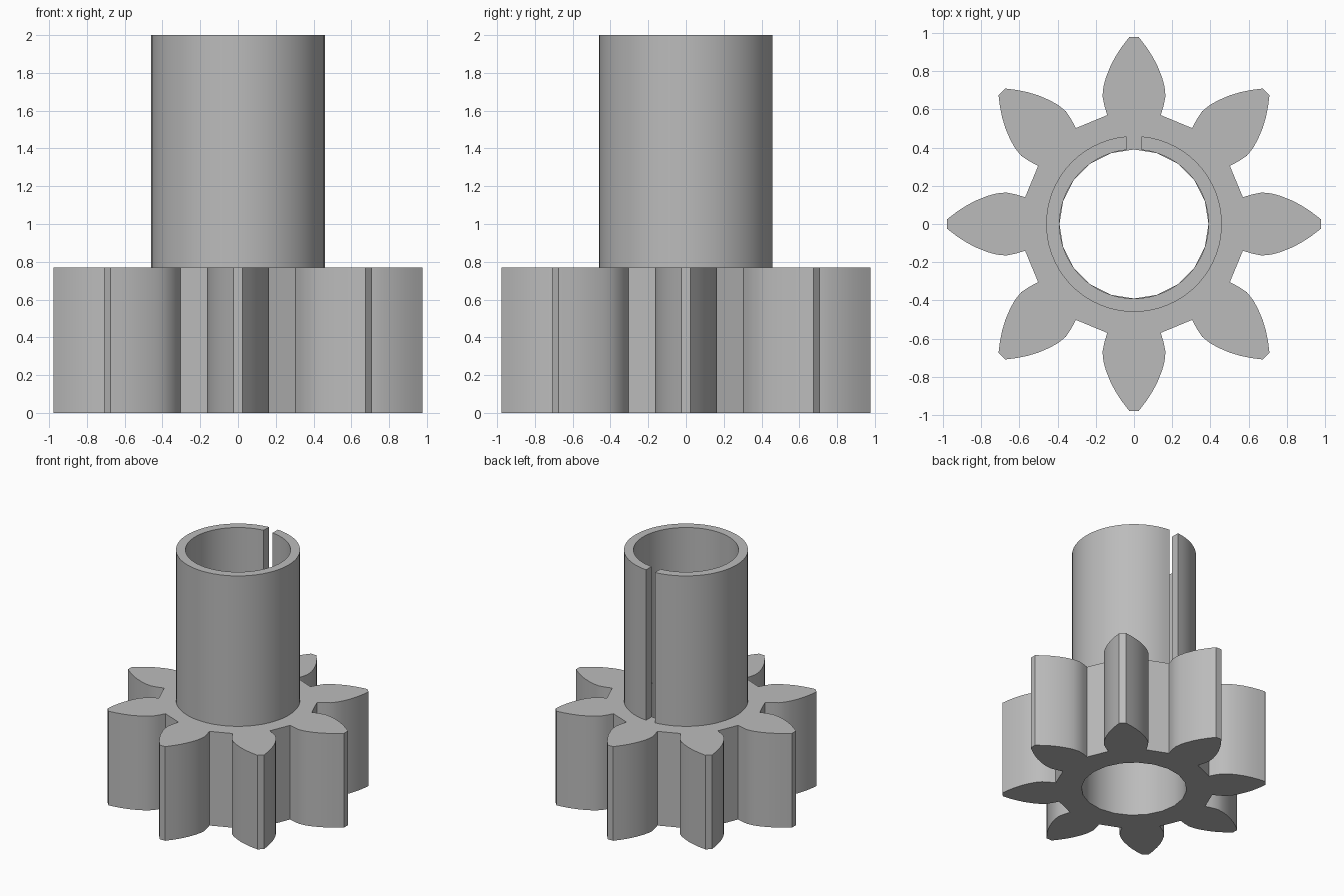
import bpy
import bmesh
from math import sin, cos, pi, asin, radians

cube = bpy.data.objects.get("Cube")
if cube:
    bpy.data.objects.remove(cube, do_unlink=True)

GEAR_TOP, TOP = 0.77, 2.0
BORE, TUBE_R, SLOT = 0.39, 0.46, 0.04
TEETH = 8

grey = bpy.data.materials.new("plain_grey")
grey.use_nodes = True
colour = (0.5, 0.5, 0.5, 1)
grey.diffuse_color = colour
grey.node_tree.nodes["Principled BSDF"].inputs["Base Color"].default_value = colour


def arc(radius, start, end, steps):
    """Points on an arc, both ends included."""
    angles = [start + (end - start) * i / steps for i in range(steps + 1)]
    return [(radius * cos(a), radius * sin(a)) for a in angles]


def prism(name, loops, bottom, top):
    """Fill closed outlines (inner ones become holes) and extrude upward."""
    bm = bmesh.new()
    for loop in loops:
        verts = [bm.verts.new((x, y, bottom)) for x, y in loop]
        for a, b in zip(verts, verts[1:] + verts[:1]):
            bm.edges.new((a, b))
    bmesh.ops.triangle_fill(bm, use_beauty=True, edges=bm.edges[:])
    result = bmesh.ops.extrude_face_region(bm, geom=bm.faces[:], use_keep_orig=True)
    raised = [g for g in result["geom"] if isinstance(g, bmesh.types.BMVert)]
    bmesh.ops.translate(bm, vec=(0, 0, top - bottom), verts=raised)
    bmesh.ops.recalc_face_normals(bm, faces=bm.faces[:])
    mesh = bpy.data.meshes.new(name)
    bm.to_mesh(mesh)
    bm.free()
    mesh.materials.append(grey)
    obj = bpy.data.objects.new(name, mesh)
    bpy.context.collection.objects.link(obj)
    bpy.ops.object.select_all(action="DESELECT")
    obj.select_set(True)
    bpy.context.view_layer.objects.active = obj
    bpy.ops.object.shade_smooth_by_angle(angle=radians(20))
    return obj


# Gear: half a leaf-shaped tooth (radial, sideways), mirrored and repeated
flank = [(0.57, 0.14), (0.62, 0.155), (0.67, 0.165), (0.72, 0.16), (0.77, 0.146),
         (0.83, 0.122), (0.88, 0.095), (0.93, 0.062), (0.978, 0.025)]
tooth = [(r, -s) for r, s in flank] + flank[::-1]
outline = []
for i in range(TEETH):
    a = 2 * pi * i / TEETH
    outline += [(r * cos(a) - s * sin(a), r * sin(a) + s * cos(a)) for r, s in tooth]
bore = arc(BORE, 0, 2 * pi, 20)[:-1]
prism("gear", [outline, bore], 0, GEAR_TOP)

# Split sleeve: a C-shaped ring with a parallel slot at the back
outer_gap, inner_gap = asin(SLOT / TUBE_R), asin(SLOT / BORE)
ring = arc(TUBE_R, pi / 2 + outer_gap, 2.5 * pi - outer_gap, 60)
ring += arc(BORE, 2.5 * pi - inner_gap, pi / 2 + inner_gap, 60)
prism("split_sleeve", [ring], GEAR_TOP, TOP)
